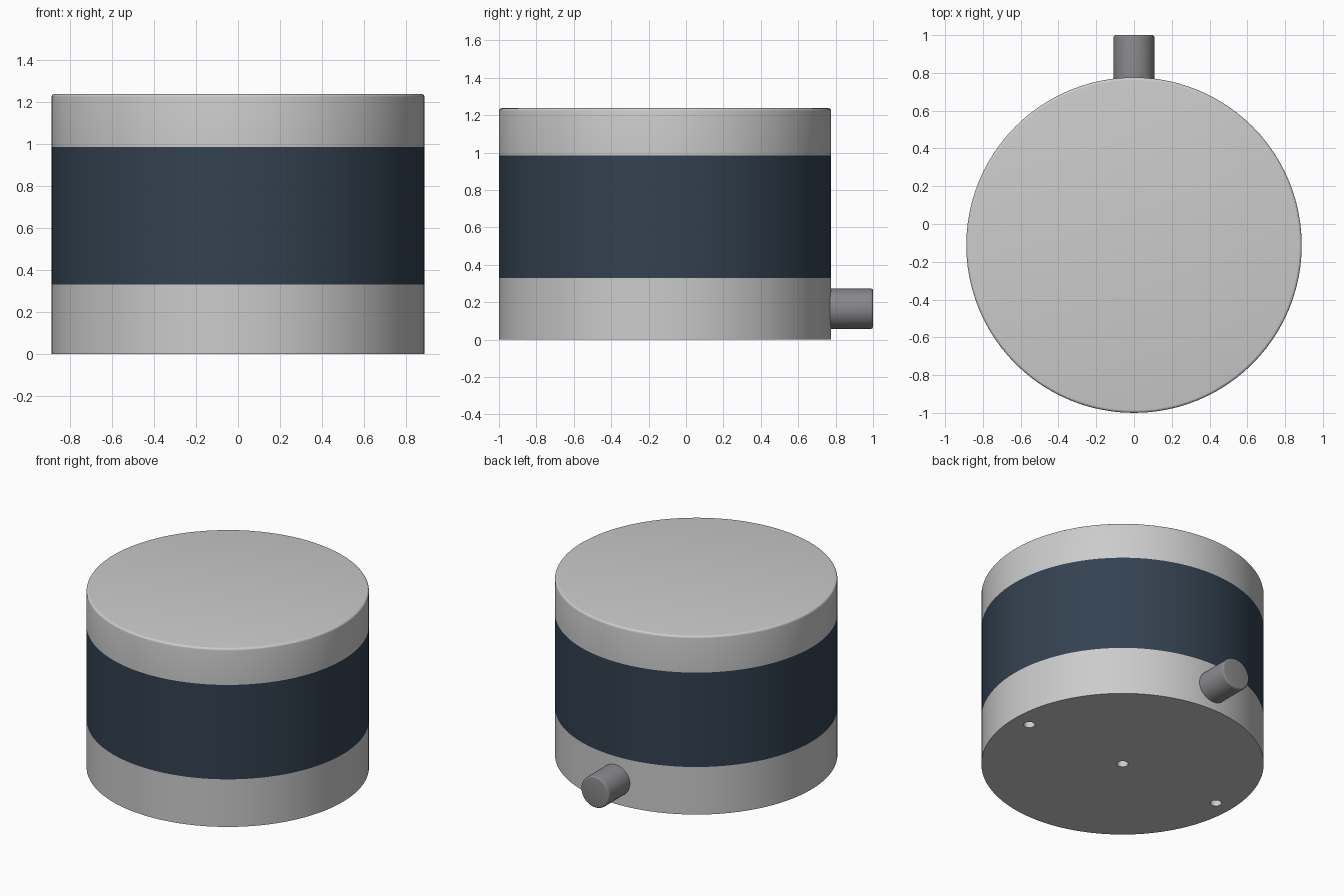
import bpy, bmesh, math
from mathutils import Matrix

if "Cube" in bpy.data.objects:
    bpy.data.objects.remove(bpy.data.objects["Cube"])

RADIUS, CENTRE_Y = 0.888, -0.112


def material(name, colour):
    mat = bpy.data.materials.new(name)
    mat.diffuse_color = (*colour, 1)
    mat.use_nodes = True
    mat.node_tree.nodes["Principled BSDF"].inputs["Base Color"].default_value = mat.diffuse_color
    return mat


def lathe(name, profile, segments, matrix, mat=None):
    """Closed solid of revolution from (radius, height) points, capped at both ends."""
    bm = bmesh.new()
    rings = []
    for r, z in profile:
        rings.append([bm.verts.new((r * math.cos(2 * math.pi * i / segments),
                                    r * math.sin(2 * math.pi * i / segments), z))
                      for i in range(segments)])
    for a, b in zip(rings, rings[1:]):
        for i in range(segments):
            j = (i + 1) % segments
            bm.faces.new((a[i], a[j], b[j], b[i]))
    bm.faces.new(rings[0][::-1])
    bm.faces.new(rings[-1])
    bm.transform(matrix)
    bmesh.ops.recalc_face_normals(bm, faces=bm.faces)
    mesh = bpy.data.meshes.new(name)
    bm.to_mesh(mesh)
    bm.free()
    obj = bpy.data.objects.new(name, mesh)
    bpy.context.collection.objects.link(obj)
    if mat:
        mesh.materials.append(mat)
    return obj


def rounded_end(radius, bottom, top, fillet, steps=4):
    """Profile of a cylinder with a filleted top edge."""
    arc = [(radius - fillet + fillet * math.cos(t), top - fillet + fillet * math.sin(t))
           for t in (math.pi / 2 * k / steps for k in range(steps + 1))]
    return [(radius, bottom)] + arc


def smooth(obj):
    bpy.ops.object.select_all(action='DESELECT')
    obj.select_set(True)
    bpy.context.view_layer.objects.active = obj
    bpy.ops.object.shade_smooth_by_angle(angle=math.radians(30))


navy = material("navy_band", (0.033, 0.053, 0.08))
dark_grey = material("dark_grey", (0.25, 0.25, 0.26))
body_at = Matrix.Translation((0, CENTRE_Y, 0))

# Stacked body: base, coloured band, filleted cap
base = lathe("base_housing", [(RADIUS, 0), (RADIUS, 0.33)], 96, body_at)
band = lathe("middle_band", [(RADIUS, 0.33), (RADIUS, 0.985)], 96, body_at, navy)
cap = lathe("top_cap", rounded_end(RADIUS, 0.985, 1.237, 0.015), 96, body_at)

# Cable connector at the back
connector = lathe("cable_connector", rounded_end(0.108, 0.7, 1.0, 0.012), 48,
                  Matrix.Translation((0, 0, 0.165)) @ Matrix.Rotation(-math.pi / 2, 4, 'X'),
                  dark_grey)

# Three mounting holes in the underside
for x in (-0.766, 0, 0.766):
    cutter = lathe("hole_cutter", [(0.036, -0.05), (0.036, 0.12)], 24,
                   Matrix.Translation((x, CENTRE_Y, 0)))
    cutter.hide_render = True
    mod = base.modifiers.new("mounting_hole", 'BOOLEAN')
    mod.operation, mod.solver, mod.object = 'DIFFERENCE', 'EXACT', cutter
    bpy.context.view_layer.objects.active = base
    bpy.ops.object.modifier_apply(modifier=mod.name)
    bpy.data.objects.remove(cutter)

for part in (base, band, cap, connector):
    smooth(part)
